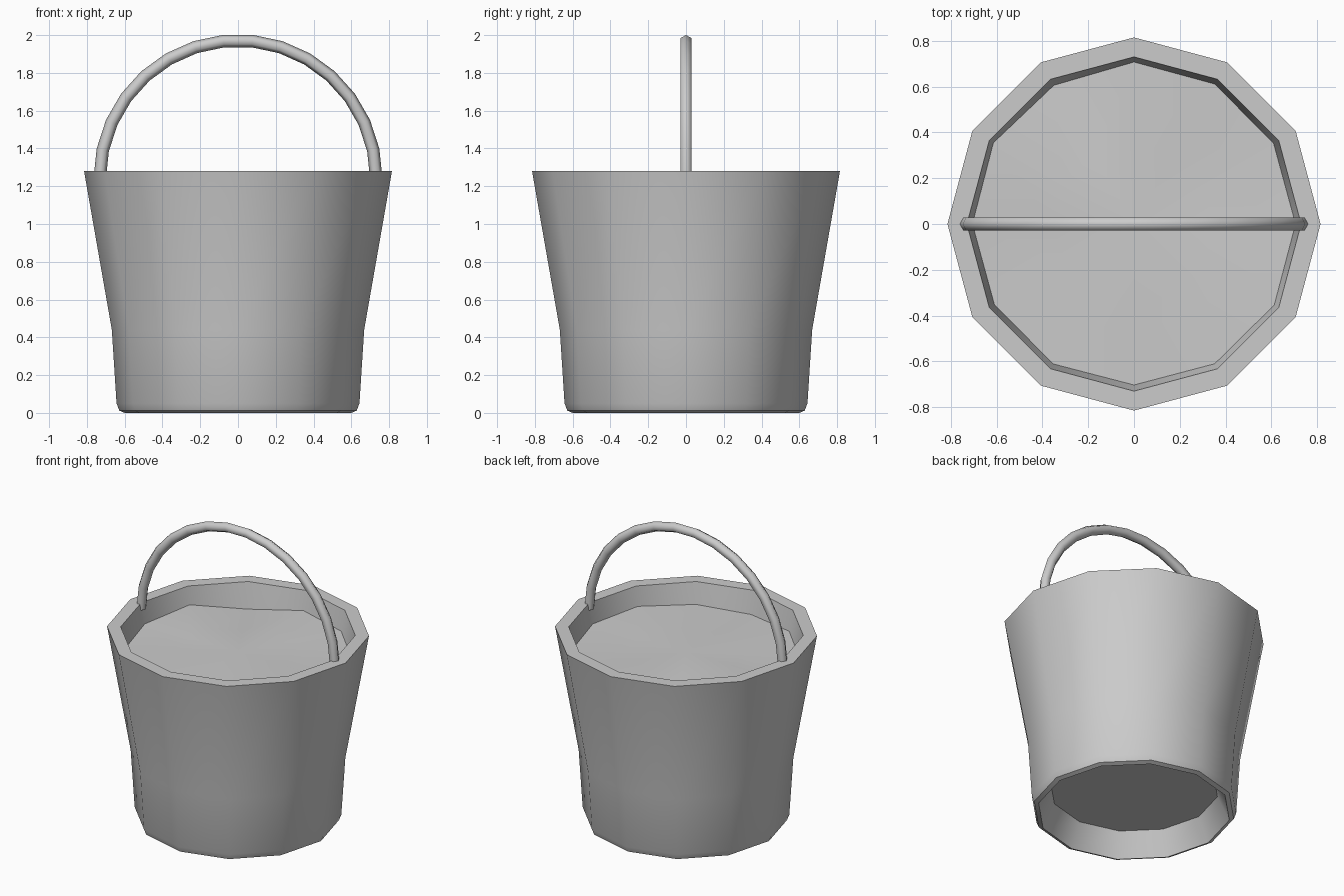
import bpy, math

if "Cube" in bpy.data.objects:
    bpy.data.objects.remove(bpy.data.objects["Cube"])

SIDES = 12


def make_object(name, verts, faces, angle=45):
    mesh = bpy.data.meshes.new(name)
    mesh.from_pydata(verts, [], faces)
    mesh.update()
    obj = bpy.data.objects.new(name, mesh)
    bpy.context.collection.objects.link(obj)
    bpy.ops.object.select_all(action='DESELECT')
    obj.select_set(True)
    bpy.context.view_layer.objects.active = obj
    bpy.ops.object.shade_smooth_by_angle(angle=math.radians(angle))
    return obj


def bridge(rings, n):
    """Quads between consecutive rings of n vertices."""
    return [(r * n + i, r * n + (i + 1) % n, (r + 1) * n + (i + 1) % n, (r + 1) * n + i)
            for r in range(rings - 1) for i in range(n)]


def polar(radius, z, i):
    a = 2 * math.pi * i / SIDES
    return (radius * math.cos(a), radius * math.sin(a), z)


# Bucket: one lathed profile from recessed underside, up the outside, over the rim, to the floor
profile = [(0.525, 0.16), (0.60, 0.0), (0.628, 0.012), (0.643, 0.05), (0.668, 0.44),
           (0.815, 1.28), (0.73, 1.28), (0.585, 0.44), (0.56, 0.20)]
verts = [polar(r, z, i) for r, z in profile for i in range(SIDES)]
faces = bridge(len(profile), SIDES)
last = (len(profile) - 1) * SIDES
faces.append(tuple(reversed(range(SIDES))))
faces.append(tuple(range(last, last + SIDES)))
make_object("bucket", verts, faces)

# Gently rippled water that meets the inner wall
depths = [0.14, 0.15, 0.14, 0.13, 0.175, 0.12, 0.14, 0.15, 0.14, 0.155, 0.145, 0.13]
verts = []
for k in (1.0, 0.5):
    for i, d in enumerate(depths):
        verts.append(polar((0.73 - 0.173 * d) * k, 1.28 - (d * k + 0.143 * (1 - k)), i))
verts.append((0, 0, 1.137))
faces = bridge(2, SIDES)
faces += [(SIDES + i, SIDES + (i + 1) % SIDES, 2 * SIDES) for i in range(SIDES)]
make_object("water", verts, faces)

# Handle: six-sided tube along a half circle, ends sunk into the rim
STEPS, TUBE, ARC, BASE = 15, 0.033, 0.732, 1.24
verts = []
for s in range(STEPS + 1):
    a = math.pi * s / STEPS
    for j in range(6):
        b = 2 * math.pi * j / 6
        r = ARC + TUBE * math.cos(b)
        verts.append((r * math.cos(a), -TUBE * math.sin(b), BASE + r * math.sin(a)))
faces = bridge(STEPS + 1, 6)
faces.append(tuple(reversed(range(6))))
faces.append(tuple(range(STEPS * 6, STEPS * 6 + 6)))
make_object("handle", verts, faces, 65)

# Consistent outward normals on the closed parts
for name in ("bucket", "handle"):
    obj = bpy.data.objects[name]
    bpy.ops.object.select_all(action='DESELECT')
    obj.select_set(True)
    bpy.context.view_layer.objects.active = obj
    bpy.ops.object.mode_set(mode='EDIT')
    bpy.ops.mesh.select_all(action='SELECT')
    bpy.ops.mesh.normals_make_consistent(inside=False)
    bpy.ops.object.mode_set(mode='OBJECT')
